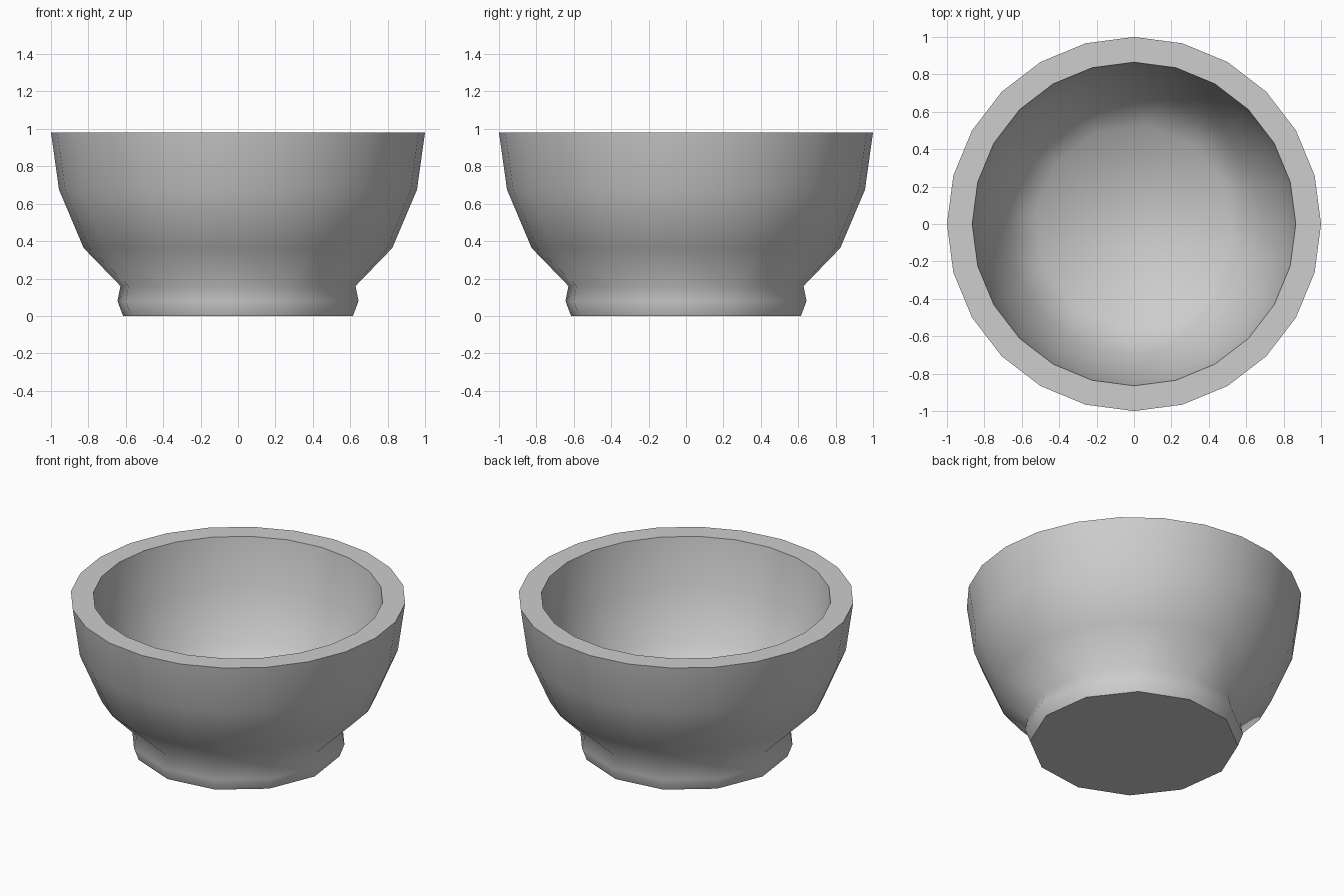
import bpy
import bmesh
from math import cos, sin, radians, tau

if "Cube" in bpy.data.objects:
    bpy.data.objects.remove(bpy.data.objects["Cube"], do_unlink=True)

SIDES = 24       # bowl wall
FOOT_SIDES = 12  # foot ring and inside floor have half as many
FOOT_TURN = radians(-7.5)

# Profiles as (radius, height)
FOOT = [(0.62, 0.0), (0.65, 0.08), (0.634, 0.16)]
WALL = [(0.825, 0.363), (0.957, 0.675), (1.0, 0.982)]
INSIDE = [(0.865, 0.982), (0.82, 0.67), (0.69, 0.37)]
FLOOR = (0.53, 0.17)


def make_material(name, color):
    mat = bpy.data.materials.new(name)
    mat.use_nodes = True
    mat.diffuse_color = color
    mat.node_tree.nodes["Principled BSDF"].inputs["Base Color"].default_value = color
    return mat


def ring(bm, radius, height, sides, turn=0.0):
    angles = [tau * i / sides + turn for i in range(sides)]
    return [bm.verts.new((radius * cos(a), radius * sin(a), height)) for a in angles]


def bridge(bm, a, b):
    for i in range(len(a)):
        j = (i + 1) % len(a)
        bm.faces.new((a[i], a[j], b[j], b[i]))


def narrow(bm, low, high):
    """Join a ring to one with half the corners: two corners meet each one."""
    for k in range(len(low)):
        a, b = low[k], low[(k + 1) % len(low)]
        before, mid, after = high[2 * k - 1], high[2 * k], high[2 * k + 1]
        bm.faces.new((before, mid, a))
        bm.faces.new((mid, b, a))
        bm.faces.new((mid, after, b))


bm = bmesh.new()
foot = [ring(bm, r, z, FOOT_SIDES, FOOT_TURN) for r, z in FOOT]
body = [ring(bm, r, z, SIDES) for r, z in WALL + INSIDE]
floor = ring(bm, *FLOOR, FOOT_SIDES, FOOT_TURN)

# Foot sides, outer wall, rim and inner wall
for rings in (foot, body):
    for first, second in zip(rings, rings[1:]):
        bridge(bm, first, second)
narrow(bm, foot[-1], body[0])
narrow(bm, floor, body[-1])

# Flat underside and inside floor
bm.faces.new(foot[0])
bm.faces.new(floor)

bmesh.ops.recalc_face_normals(bm, faces=bm.faces)
mesh = bpy.data.meshes.new("bowl")
bm.to_mesh(mesh)
bm.free()
mesh.materials.append(make_material("grey", (0.61, 0.61, 0.61, 1.0)))

bowl = bpy.data.objects.new("bowl", mesh)
bpy.context.collection.objects.link(bowl)
bpy.ops.object.select_all(action="DESELECT")
bowl.select_set(True)
bpy.context.view_layer.objects.active = bowl
bpy.ops.object.shade_smooth_by_angle(angle=radians(62))
